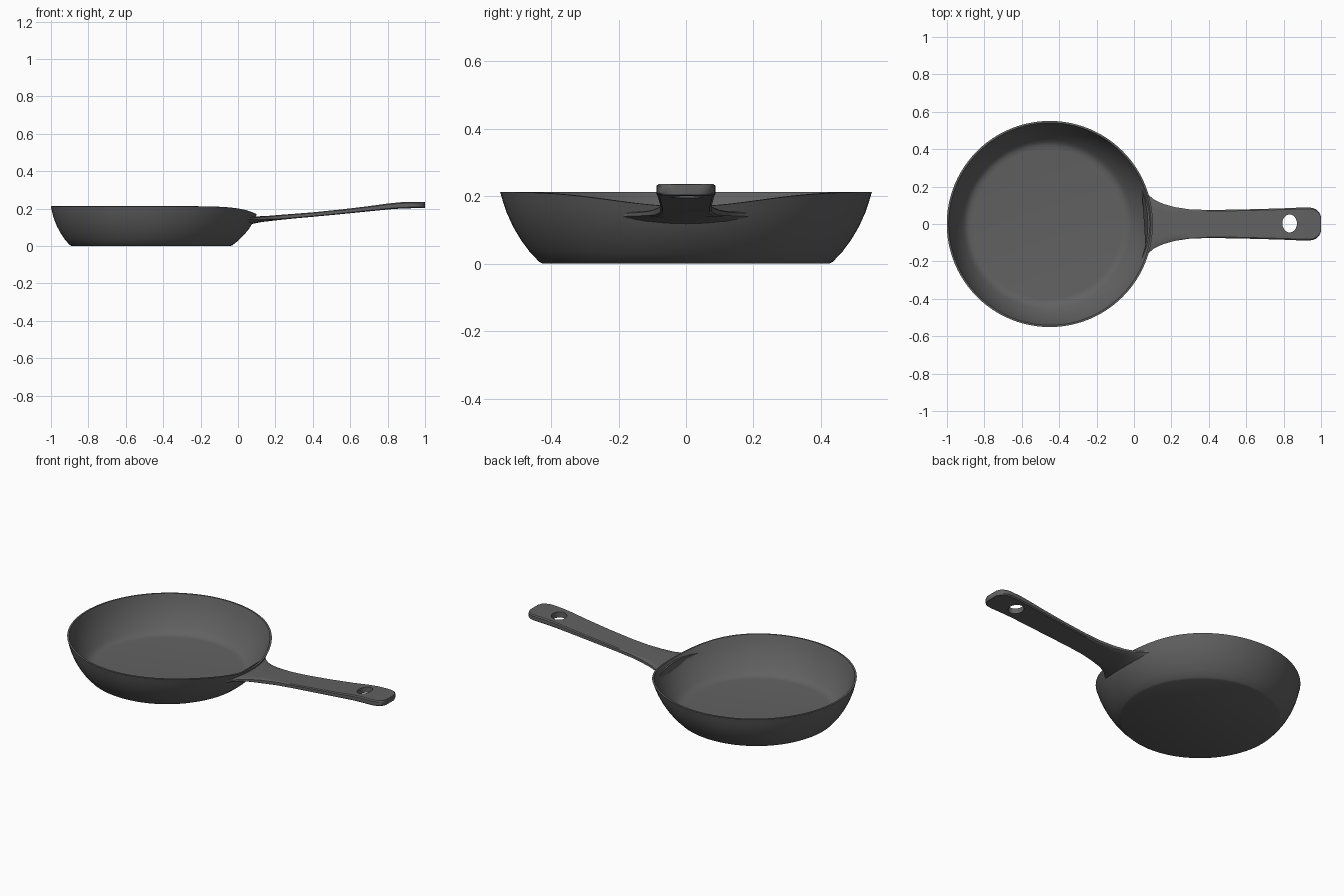
import bpy, bmesh, math

if "Cube" in bpy.data.objects:
    bpy.data.objects.remove(bpy.data.objects["Cube"])

iron = bpy.data.materials.new("dark iron grey")
iron.diffuse_color = (0.12, 0.12, 0.12, 1)
iron.use_nodes = True
iron.node_tree.nodes["Principled BSDF"].inputs["Base Color"].default_value = iron.diffuse_color


def make_object(name, verts, faces):
    mesh = bpy.data.meshes.new(name)
    mesh.from_pydata(verts, [], faces)
    bm = bmesh.new()
    bm.from_mesh(mesh)
    bmesh.ops.recalc_face_normals(bm, faces=bm.faces)
    bm.to_mesh(mesh)
    bm.free()
    mesh.materials.append(iron)
    obj = bpy.data.objects.new(name, mesh)
    bpy.context.collection.objects.link(obj)
    return obj


def lerp(table, x):
    for (a, *p), (b, *q) in zip(table, table[1:]):
        if x <= b:
            t = max(0, (x - a) / (b - a))
            return [u + (v - u) * t for u, v in zip(p, q)]
    return list(table[-1][1:])


def loft(name, rings):
    n = len(rings[0])
    verts = [p for ring in rings for p in ring]
    faces = [(i * n + j, i * n + (j + 1) % n, (i + 1) * n + (j + 1) % n, (i + 1) * n + j)
             for i in range(len(rings) - 1) for j in range(n)]
    faces += [tuple(range(n)), tuple(range((len(rings) - 1) * n, len(rings) * n))]
    return make_object(name, verts, faces)


def smooth(obj):
    bpy.ops.object.select_all(action='DESELECT')
    obj.select_set(True)
    bpy.context.view_layer.objects.active = obj
    bpy.ops.object.shade_smooth_by_angle(angle=math.radians(32))


# Bowl: thin revolved profile whose rim dips towards the handle
profile = [(0.425, 0.0), (0.436, 0.006), (0.465, 0.037), (0.49, 0.071), (0.513, 0.11),
           (0.532, 0.152), (0.543, 0.185), (0.551, 0.212), (0.541, 0.213),
           (0.532, 0.185), (0.520, 0.152), (0.500, 0.11), (0.476, 0.071),
           (0.453, 0.041), (0.438, 0.025), (0.422, 0.016), (0.40, 0.013)]
SEG = 96
rings = []
for r, z in profile:
    ring = []
    lift = z / 0.213
    for k in range(SEG):
        a = 2 * math.pi * k / SEG
        off = min(a, 2 * math.pi - a)
        dip = 0.043 * math.exp(-0.5 * (off / 0.38) ** 2)
        cx = -0.465 + 0.015 * lift
        ring.append((cx + r * math.cos(a), r * math.sin(a), z - dip * lift))
    rings.append(ring)
bowl = loft("pan_bowl", rings)
smooth(bowl)

# Handle: x, half width, bottom z, top z
stations = [(0.075, 0.20, 0.118, 0.158), (0.095, 0.158, 0.122, 0.158),
            (0.12, 0.13, 0.127, 0.159), (0.16, 0.108, 0.132, 0.161),
            (0.22, 0.09, 0.139, 0.166), (0.30, 0.078, 0.147, 0.172),
            (0.40, 0.075, 0.156, 0.180), (0.55, 0.077, 0.170, 0.195),
            (0.70, 0.081, 0.185, 0.213), (0.80, 0.084, 0.195, 0.227),
            (0.87, 0.087, 0.200, 0.234), (0.935, 0.088, 0.202, 0.236),
            (0.955, 0.086, 0.203, 0.236), (0.975, 0.078, 0.203, 0.236),
            (0.99, 0.063, 0.203, 0.236), (1.0, 0.04, 0.204, 0.235)]
across = [-0.92, -0.6, -0.3, 0, 0.3, 0.6, 0.92]
sections = []
for x, w, lo, hi in stations:
    blend = max(0, 1 - (x - 0.075) / 0.16)      # root follows the bowl wall
    mid, t = (lo + hi) / 2, (hi - lo) / 2

    def point(f, side):
        y = f * w
        shift = (math.sqrt(0.532 ** 2 - y * y) - 0.532) * blend
        edge = 1 - 0.7 * blend * f * f           # thinner wings at the root
        return (x + shift, y, mid + 0.006 * blend * f * f + side * t * edge)

    sections.append([point(-1, 0.65)] + [point(f, 1) for f in across] + [point(1, 0.65)]
                    + [point(1, -0.65)] + [point(f, -1) for f in reversed(across)]
                    + [point(-1, -0.65)])
handle = loft("pan_handle", sections)

# Hanging hole cut through the handle end
hole = [[(0.832 + 0.039 * math.cos(2 * math.pi * k / 32),
          0.003 + 0.048 * math.sin(2 * math.pi * k / 32), z) for k in range(32)]
        for z in (0.1, 0.4)]
cutter = loft("hole_cutter", hole)
cutter.hide_render = True
mod = handle.modifiers.new("hanging hole", 'BOOLEAN')
mod.operation = 'DIFFERENCE'
mod.solver = 'EXACT'
mod.object = cutter
bpy.context.view_layer.objects.active = handle
bpy.ops.object.modifier_apply(modifier=mod.name)
bpy.data.objects.remove(cutter)
smooth(handle)
